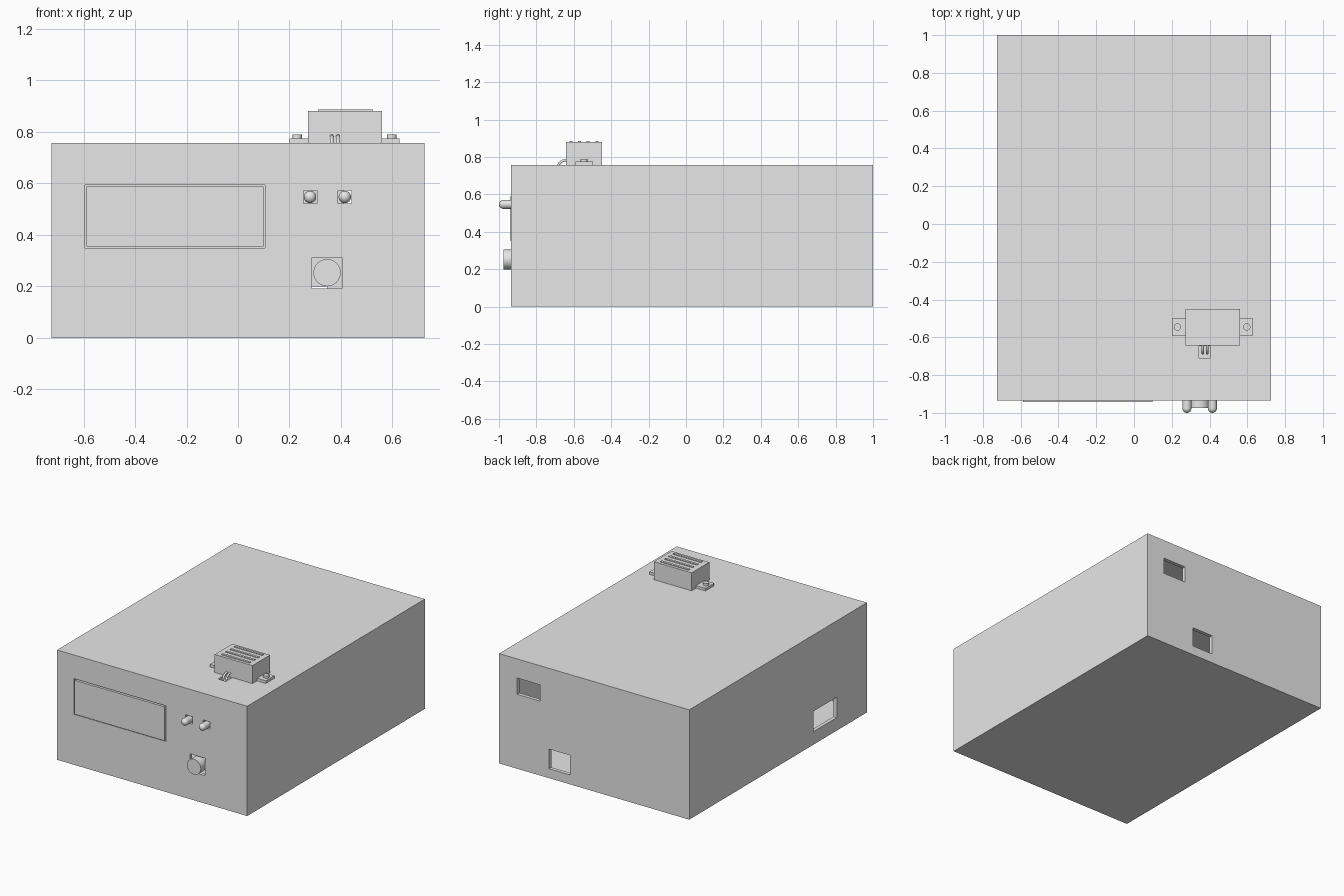
import bpy
import math

if "Cube" in bpy.data.objects:
    bpy.data.objects.remove(bpy.data.objects["Cube"], do_unlink=True)

grey = bpy.data.materials.new("light_grey")
grey.use_nodes = True
grey.diffuse_color = (0.8, 0.8, 0.8, 1)
grey.node_tree.nodes["Principled BSDF"].inputs["Base Color"].default_value = (0.8, 0.8, 0.8, 1)


def finish(name):
    ob = bpy.context.object
    ob.name = name
    ob.data.materials.clear()
    ob.data.materials.append(grey)
    return ob


def box(name, x, y, z):
    """Box from (min, max) pairs on each axis."""
    spans = (x, y, z)
    bpy.ops.mesh.primitive_cube_add(size=1, location=[(a + b) / 2 for a, b in spans])
    bpy.context.object.scale = [b - a for a, b in spans]
    bpy.ops.object.transform_apply(location=False, rotation=False, scale=True)
    return finish(name)


def rod(name, radius, depth, location, along_y=False):
    bpy.ops.mesh.primitive_cylinder_add(vertices=32, radius=radius, depth=depth, location=location,
                                        rotation=(math.pi / 2 if along_y else 0, 0, 0))
    bpy.ops.object.shade_smooth_by_angle()
    return finish(name)


def cut(target, cutter):
    mod = target.modifiers.new("cut", "BOOLEAN")
    mod.operation = "DIFFERENCE"
    mod.solver = "EXACT"
    mod.object = cutter
    bpy.context.view_layer.objects.active = target
    bpy.ops.object.modifier_apply(modifier=mod.name)
    bpy.data.objects.remove(cutter, do_unlink=True)


# Hollow case
W, FRONT, BACK, TOP, T = 0.725, -0.935, 1.0, 0.757, 0.025
case = box("case", (-W, W), (FRONT, BACK), (0, TOP))
cut(case, box("cavity", (T - W, W - T), (FRONT + T, BACK - T), (T, TOP - T)))

# Openings in front, back, right side and lid
front = (FRONT - 0.05, FRONT + 0.05)
back = (BACK - 0.05, BACK + 0.05)
led_xs = (0.28, 0.415)
openings = [
    ((-0.595, 0.105), front, (0.348, 0.594)),
    ((0.288, 0.403), front, (0.192, 0.312)),
    ((0.412, 0.588), back, (0.513, 0.625)),
    ((0.185, 0.345), back, (0.065, 0.2)),
    ((-W - 0.05, -W + 0.05), (-0.607, -0.355), (0.09, 0.23)),
    ((0.345, 0.405), (-0.71, -0.645), (TOP - 0.05, TOP + 0.05)),
]
openings += [((x - 0.026, x + 0.026), front, (0.522, 0.573)) for x in led_xs]
for spans in openings:
    cut(case, box("opening", *spans))

# Display block sitting in its opening
box("display", (-0.588, 0.099), (FRONT - 0.007, FRONT + 0.04), (0.354, 0.588))

# Indicator lamps: cylinder with a domed tip
for i, x in enumerate(led_xs):
    rod("lamp_body_%d" % (i + 1), 0.024, 0.09, (x, -0.931, 0.547), True)
    bpy.ops.mesh.primitive_uv_sphere_add(segments=32, ring_count=16, radius=0.024,
                                         location=(x, -0.976, 0.547))
    bpy.ops.object.shade_smooth()
    finish("lamp_dome_%d" % (i + 1))

# Round push button
rod("push_button", 0.053, 0.085, (0.346, -0.9325, 0.253), True)

# Module on the lid with raised ribs
box("module_body", (0.272, 0.56), (-0.642, -0.45), (TOP, 0.881))
for i in range(4):
    y = -0.615 + i * 0.046
    box("module_rib_%d" % (i + 1), (0.31, 0.525), (y - 0.008, y + 0.008), (0.878, 0.886))

# Mounting tabs and screws
for side, x0, x1, sx in (("right", 0.2, 0.272, 0.23), ("left", 0.56, 0.627, 0.597)):
    box("tab_" + side, (x0, x1), (-0.592, -0.498), (TOP, 0.775))
    rod("screw_" + side, 0.019, 0.02, (sx, -0.545, 0.78))

# Pair of wires running from the module into the lid
for i, x in enumerate((0.364, 0.388)):
    curve = bpy.data.curves.new("wire", "CURVE")
    curve.dimensions = "3D"
    curve.bevel_depth = 0.007
    curve.bevel_resolution = 3
    curve.use_fill_caps = True
    path = [(-0.635, 0.784), (-0.658, 0.781), (-0.676, 0.768), (-0.684, 0.75), (-0.684, 0.71)]
    spline = curve.splines.new("POLY")
    spline.points.add(len(path) - 1)
    for p, (y, z) in zip(spline.points, path):
        p.co = (x, y, z, 1)
    curve.materials.append(grey)
    wire = bpy.data.objects.new("wire_%d" % (i + 1), curve)
    bpy.context.collection.objects.link(wire)
